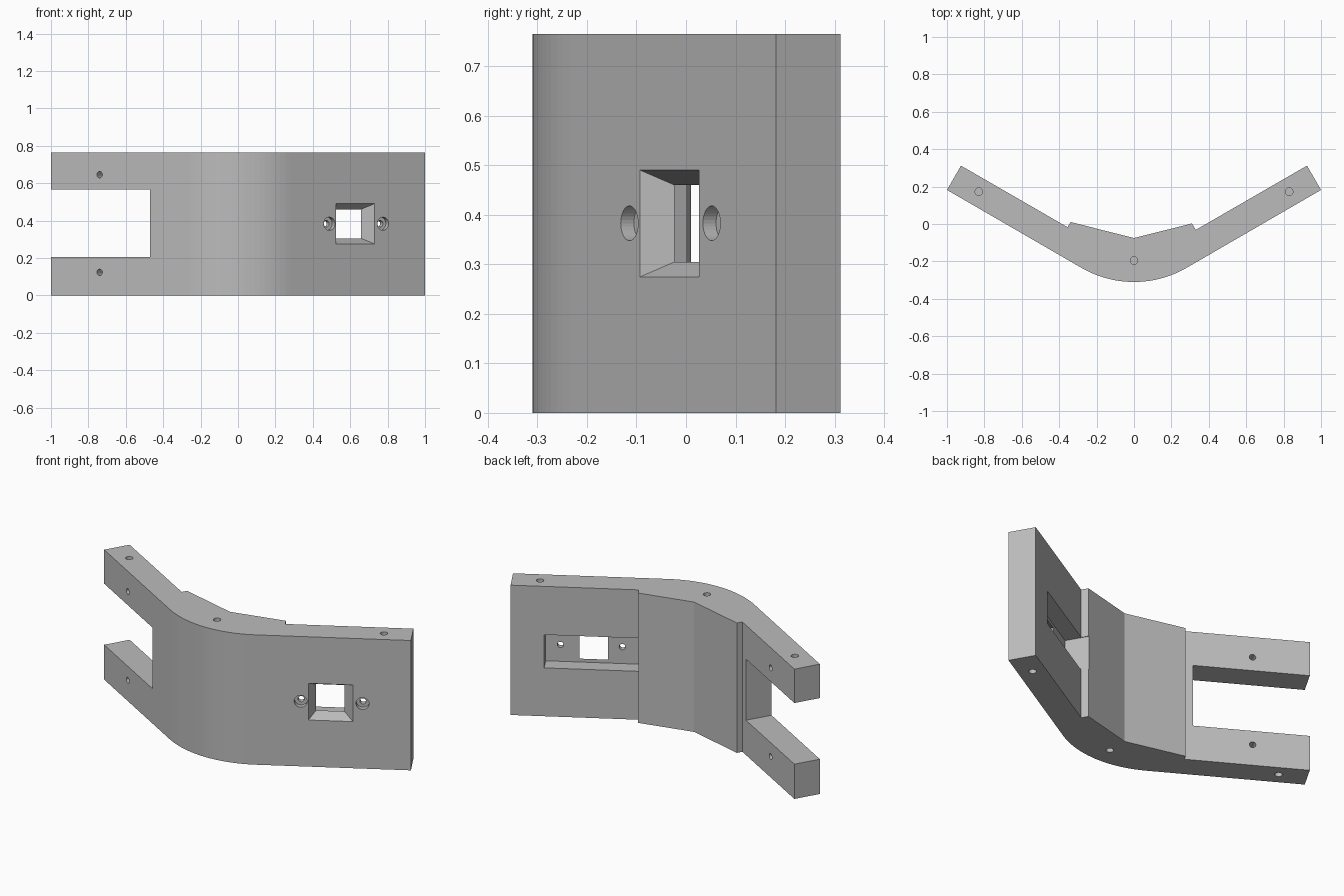
import bpy, bmesh, math
from mathutils import Vector

if "Cube" in bpy.data.objects:
    bpy.data.objects.remove(bpy.data.objects["Cube"])

HEIGHT, THICK = 0.765, 0.15
ANGLE = math.radians(30)
C, S = math.cos(ANGLE), math.sin(ANGLE)
MID = 0.383


def arm(x, depth, side=1):
    """Plan point on an arm: x along the outer face, depth into the wall."""
    return (side * (x - S * depth), 0.182 - (1 - x) * S / C + C * depth)


def loft(name, ring_a, ring_b):
    """Closed solid between two matching rings."""
    bm = bmesh.new()
    a = [bm.verts.new(p) for p in ring_a]
    b = [bm.verts.new(p) for p in ring_b]
    bm.faces.new(a)
    bm.faces.new(b)
    for i in range(len(a)):
        j = (i + 1) % len(a)
        bm.faces.new((a[i], a[j], b[j], b[i]))
    bmesh.ops.recalc_face_normals(bm, faces=bm.faces)
    mesh = bpy.data.meshes.new(name)
    bm.to_mesh(mesh)
    bm.free()
    obj = bpy.data.objects.new(name, mesh)
    bpy.context.collection.objects.link(obj)
    return obj


def prism(name, plan, z0, z1):
    return loft(name, [(x, y, z0) for x, y in plan], [(x, y, z1) for x, y in plan])


def arm_box(name, side, x0, x1, d0, d1, z0, z1):
    plan = [arm(x, d, side) for x, d in ((x0, d0), (x1, d0), (x1, d1), (x0, d1))]
    return prism(name, plan, z0, z1)


def rod(name, start, end, radius, sides=32):
    start, end = Vector(start), Vector(end)
    turn = (end - start).to_track_quat('Z', 'Y')
    ring = [turn @ Vector((radius * math.cos(t), radius * math.sin(t), 0))
            for t in (2 * math.pi * i / sides for i in range(sides))]
    return loft(name, [start + p for p in ring], [end + p for p in ring])


def arm_rod(name, side, x, z, d0, d1, radius):
    return rod(name, (*arm(x, d0, side), z), (*arm(x, d1, side), z), radius)


# Bent wall: rounded outer corner, stepped wedge on the inner side
R, BOTTOM = 0.56, -0.31
steps = 20
arc = [(R * math.sin(t), BOTTOM + R * (1 - math.cos(t)))
       for t in (ANGLE * (2 * i / steps - 1) for i in range(steps + 1))]
plan = [arm(1, 0, -1)] + arc + [
    arm(1, 0), arm(1, THICK), arm(0.405, THICK), arm(0.405, 0.19),
    (0, -0.075),
    arm(0.43, 0.182, -1), arm(0.43, THICK, -1), arm(1, THICK, -1)]
bracket = prism("corner_bracket", plan, 0, HEIGHT)

cutters = []

# Large open slot in the right arm
cutters.append(arm_box("slot_cutter", -1, 0.47, 1.2, -0.1, 0.3, 0.205, 0.565))

# Pocket behind the window in the left arm
FLOOR = 0.06
cutters.append(arm_box("pocket_cutter", 1, 0.402, 0.844, FLOOR, 0.3, 0.285, 0.48))


# Tapered window, narrowing from the outer face to the pocket
def window_ring(t):
    x0, x1 = 0.525 + 0.03 * t, 0.73 - 0.043 * t
    z0, z1 = 0.275 + 0.03 * t, 0.49 - 0.03 * t
    return [(*arm(x, FLOOR * t), z) for x, z in ((x0, z0), (x1, z0), (x1, z1), (x0, z1))]


cutters.append(loft("window_cutter", window_ring(-0.2), window_ring(1.2)))

# Counterbored screw holes beside the window
for x in (0.488, 0.775):
    cutters.append(arm_rod("counterbore_cutter", 1, x, MID, -0.05, 0.03, 0.035))
    cutters.append(arm_rod("screw_cutter", 1, x, MID, -0.05, 0.1, 0.017))

# Screw holes through the two prongs
for z in (0.123, 0.645):
    cutters.append(arm_rod("prong_cutter", -1, 0.74, z, -0.1, 0.3, 0.017))

# Blind pin holes in the top and bottom edges
for x, y in ((0, -0.195), (0.83, 0.173), (-0.83, 0.173)):
    for z0, z1 in ((-0.05, 0.1), (HEIGHT - 0.1, HEIGHT + 0.05)):
        cutters.append(rod("pin_cutter", (x, y, z0), (x, y, z1), 0.02))

# Apply all cuts, then drop the cutters
for cutter in cutters:
    cutter.hide_render = True
    cut = bracket.modifiers.new("cut", 'BOOLEAN')
    cut.operation = 'DIFFERENCE'
    cut.solver = 'EXACT'
    cut.object = cutter
bpy.context.view_layer.update()
graph = bpy.context.evaluated_depsgraph_get()
result = bpy.data.meshes.new_from_object(bracket.evaluated_get(graph))
bracket.modifiers.clear()
bracket.data = result
for cutter in cutters:
    bpy.data.objects.remove(cutter)

# Single grey material
grey = bpy.data.materials.new("plain_grey")
grey.use_nodes = True
grey.diffuse_color = (0.5, 0.5, 0.5, 1)
grey.node_tree.nodes["Principled BSDF"].inputs["Base Color"].default_value = (0.5, 0.5, 0.5, 1)
bracket.data.materials.clear()
bracket.data.materials.append(grey)
for face in bracket.data.polygons:
    face.material_index = 0
